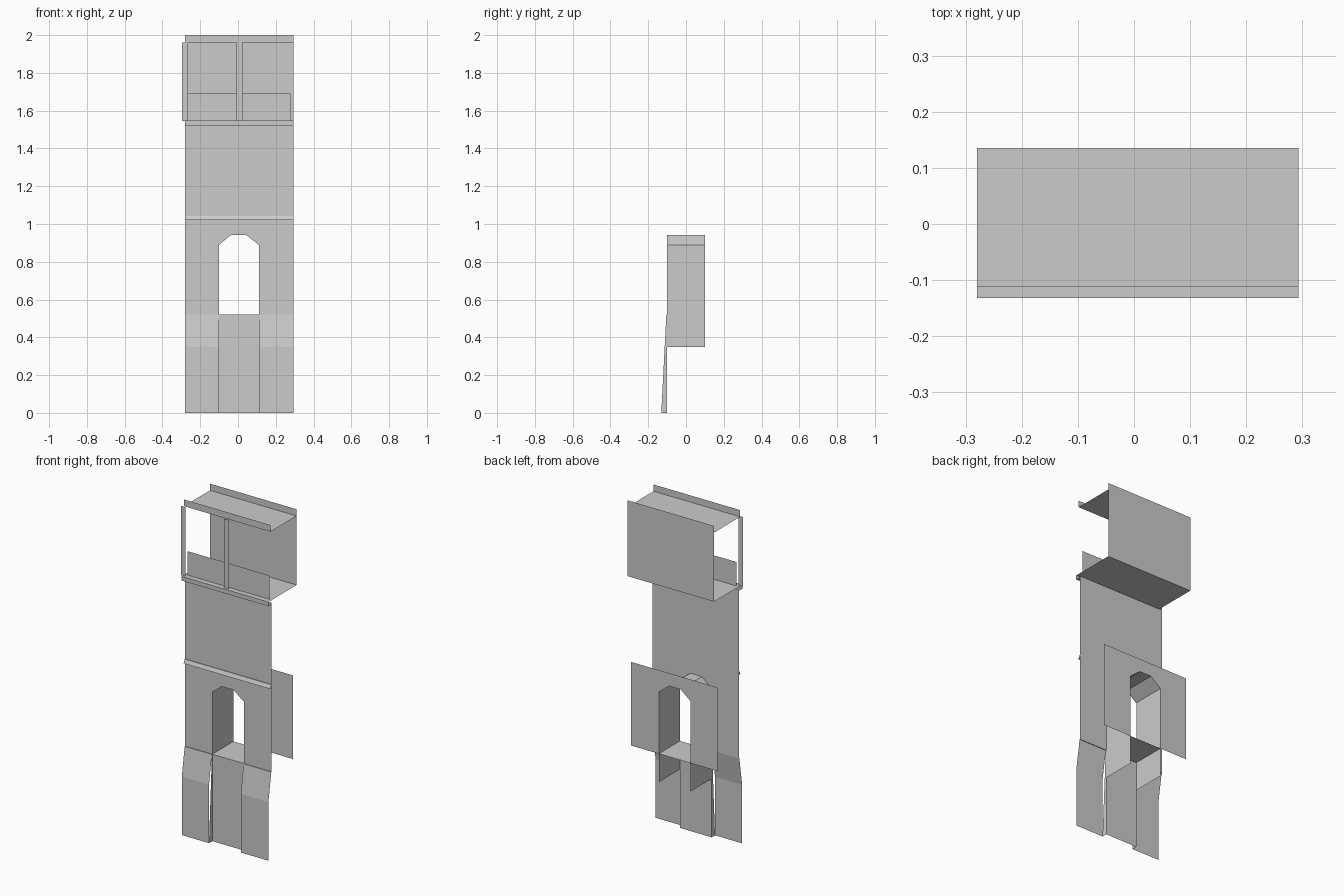
import bpy

if "Cube" in bpy.data.objects:
    bpy.data.objects.remove(bpy.data.objects["Cube"])

X0, X1 = -0.28, 0.293        # width of the wall strip
A0, A1 = -0.10, 0.11         # width of the doorway


def make(name, verts, faces):
    mesh = bpy.data.meshes.new(name)
    mesh.from_pydata(verts, [], faces)
    mesh.update()
    obj = bpy.data.objects.new(name, mesh)
    bpy.context.collection.objects.link(obj)
    return obj


def sweep_x(name, profile, x0=X0, x1=X1):
    """Open sheet: a (y, z) profile swept along x."""
    n = len(profile)
    verts = [(x, y, z) for x in (x0, x1) for y, z in profile]
    return make(name, verts, [(i, n + i, n + i + 1, i + 1) for i in range(n - 1)])


def sweep_y(name, profile, y0, y1):
    """Open sheet: an (x, z) profile swept along y."""
    n = len(profile)
    verts = [(x, y, z) for y in (y0, y1) for x, z in profile]
    return make(name, verts, [(i, n + i, n + i + 1, i + 1) for i in range(n - 1)])


def panel(name, x0, x1, z0, z1, y):
    """Flat upright rectangle facing front."""
    return make(name, [(x0, y, z0), (x1, y, z0), (x1, y, z1), (x0, y, z1)], [(0, 1, 2, 3)])


arch = [(A0, 0.89), (-0.035, 0.943), (0.042, 0.943), (A1, 0.89)]
arch_outer = [(-0.138, 0.915), (-0.055, 0.985), (0.07, 0.985), (0.138, 0.915)]


def arched_wall(name, y):
    """Wall with an arched doorway, as strips between doorway and outer edge."""
    inner = [(A0, 0.52)] + arch + [(A1, 0.52)]
    outer = [(X0, 0.52), (X0, 1.02), (arch[1][0], 1.02), (arch[2][0], 1.02), (X1, 1.02), (X1, 0.52)]
    verts = [(x, y, z) for x, z in inner + outer]
    return make(name, verts, [(i, i + 1, i + 7, i + 6) for i in range(5)])


# Base: two battered piers, recess between them and its narrow side cheeks
pier = [(-0.131, 0), (-0.131, 0.35), (-0.104, 0.52), (-0.10, 0.52)]
sweep_x("base_pier_left", pier, X0, A0)
sweep_x("base_pier_right", pier, A1, X1)
panel("base_recess", A0, A1, 0, 0.52, -0.10)
for side, x in (("left", A0), ("right", A1)):
    make("recess_cheek_" + side,
         [(x, -0.131, 0), (x, -0.10, 0), (x, -0.10, 0.52), (x, -0.104, 0.52)], [(0, 1, 2, 3)])

# Doorway storey: front and back walls, passage lining and floor
arched_wall("doorway_wall_front", -0.10)
arched_wall("doorway_wall_back", 0.10)
sweep_y("passage_lining", [(A0, 0.35)] + arch + [(A1, 0.35)], -0.10, 0.10)
sweep_x("passage_floor", [(-0.10, 0.52), (0.10, 0.52)], A0, A1)

# Flat arch trim and hanging sign on the front wall
trim = [(x, -0.102, z) for x, z in arch + arch_outer]
make("arch_trim", trim, [(i, i + 1, i + 5, i + 4) for i in range(3)])
panel("sign_bracket", -0.255, -0.145, 0.905, 0.94, -0.102)
panel("sign_board", -0.235, -0.165, 0.76, 0.905, -0.102)

# Middle storey: string course, wall, window and ledge
sweep_x("string_course", [(-0.10, 1.02), (-0.114, 1.02), (-0.104, 1.042), (-0.10, 1.042)])
sweep_x("middle_wall", [(-0.10, 1.02), (-0.10, 1.53)])
panel("middle_window", -0.07, 0.075, 1.13, 1.41, -0.102)
sweep_x("balcony_ledge", [(-0.10, 1.522), (-0.132, 1.522), (-0.132, 1.547), (-0.10, 1.547)])

# Gallery: floor, back wall, windows, railing and posts
sweep_x("gallery_shell", [(-0.10, 1.547), (0.135, 1.547), (0.135, 2.0)])
for side, x in (("left", -0.14), ("right", 0.146)):
    panel("gallery_window_" + side, x - 0.072, x + 0.072, 1.6, 1.88, 0.133)
panel("gallery_railing", -0.265, 0.277, 1.547, 1.69, -0.10)
for side, x in (("left", -0.28), ("middle", 0.007)):
    panel("gallery_post_" + side, x - 0.016, x + 0.016, 1.545, 1.96, -0.118)

# Roof sheet with front parapet
sweep_x("roof", [(0.135, 1.96), (-0.112, 1.96), (-0.112, 2.0)])
